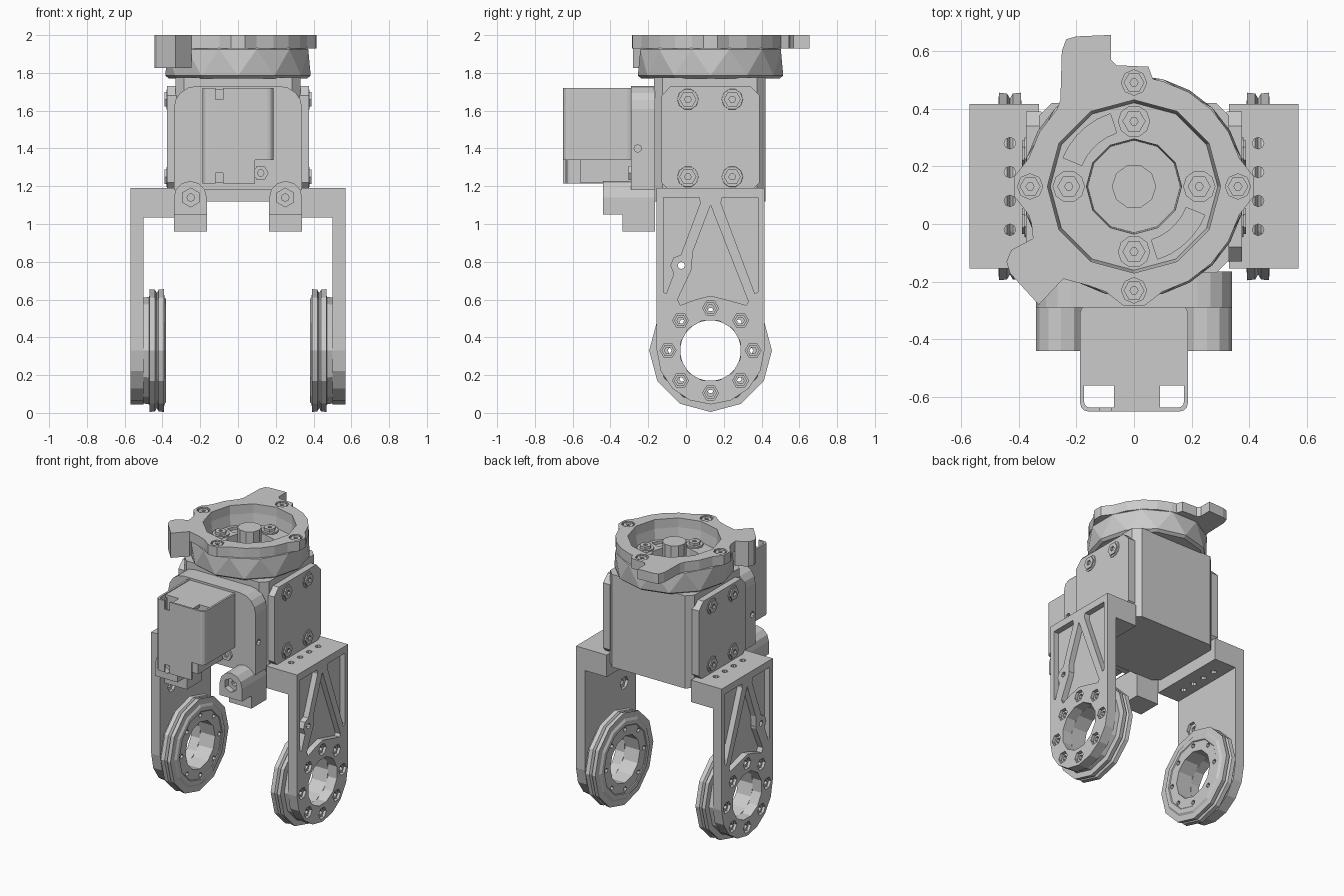
import bpy, bmesh
from math import sin, cos, radians, pi

if "Cube" in bpy.data.objects:
    bpy.data.objects.remove(bpy.data.objects["Cube"])


def place(axis, u, v, h):
    return {'x': (h, u, v), 'y': (u, h, v), 'z': (u, v, h)}[axis]


def finish(name, bm, mirror=False):
    bmesh.ops.recalc_face_normals(bm, faces=bm.faces)
    me = bpy.data.meshes.new(name)
    bm.to_mesh(me)
    bm.free()
    ob = bpy.data.objects.new(name, me)
    bpy.context.collection.objects.link(ob)
    if mirror:
        ob.modifiers.new("mirror", 'MIRROR')
    return ob


def prism(name, loops, axis, lo, hi, mirror=False):
    """Extrude one or more 2D outlines along an axis."""
    bm = bmesh.new()
    for pts in loops:
        a = [bm.verts.new(place(axis, u, v, lo)) for u, v in pts]
        b = [bm.verts.new(place(axis, u, v, hi)) for u, v in pts]
        bm.faces.new(a)
        bm.faces.new(b)
        for i in range(len(a)):
            j = (i + 1) % len(a)
            bm.faces.new((a[i], a[j], b[j], b[i]))
    return finish(name, bm, mirror)


def lathe(name, profile, n, axis, centres, mirror=False, rot=0.0):
    """Revolve a closed profile of (radius, height, twist) around each centre."""
    bm = bmesh.new()
    for cu, cv in centres:
        rings = []
        for r, h, *tw in profile:
            t0 = rot + (tw[0] if tw else 0)
            rings.append([bm.verts.new(place(axis, cu + r * cos(radians(t0) + 2 * pi * i / n),
                                             cv + r * sin(radians(t0) + 2 * pi * i / n), h))
                          for i in range(n)])
        for k in range(len(rings)):
            a, b = rings[k], rings[(k + 1) % len(rings)]
            twisted = len(profile[k]) > 2 or len(profile[(k + 1) % len(rings)]) > 2
            for i in range(n):
                j = (i + 1) % n
                if twisted:
                    bm.faces.new((a[i], a[j], b[i]))
                    bm.faces.new((a[j], b[j], b[i]))
                else:
                    bm.faces.new((a[i], a[j], b[j], b[i]))
    return finish(name, bm, mirror)


def arc(cu, cv, r, a0, a1, n):
    return [(cu + r * cos(radians(a0 + (a1 - a0) * i / n)),
             cv + r * sin(radians(a0 + (a1 - a0) * i / n))) for i in range(n + 1)]


def ngon(cu, cv, r, n, rot=0):
    return arc(cu, cv, r, rot, rot + 360, n)[:-1]


def rect(u0, u1, v0, v1):
    return [(u0, v0), (u1, v0), (u1, v1), (u0, v1)]


def rrect(u0, u1, v0, v1, r, n=1):
    return (arc(u1 - r, v1 - r, r, 0, 90, n) + arc(u0 + r, v1 - r, r, 90, 180, n)
            + arc(u0 + r, v0 + r, r, 180, 270, n) + arc(u1 - r, v0 + r, r, 270, 360, n))


def cut(ob, loops, axis, lo, hi):
    cutter = prism("cutter", loops, axis, lo, hi)
    m = ob.modifiers.new("cut", 'BOOLEAN')
    m.operation, m.solver, m.object = 'DIFFERENCE', 'EXACT', cutter
    dg = bpy.context.evaluated_depsgraph_get()
    me = bpy.data.meshes.new_from_object(ob.evaluated_get(dg))
    ob.modifiers.remove(m)
    ob.data = me
    bpy.data.objects.remove(cutter)


def screws(name, centres, axis, base, height, r=0.045, hole=0.018, mirror=False):
    return lathe(name, [(hole, base), (r, base), (r, base + height), (hole, base + height)],
                 6, axis, centres, mirror)


C = 0.13          # centre line in y
W = 0.33          # wheel axis height

# Main housing and side plates
prism("housing", [rrect(-0.33, 0.33, -0.17, 0.42, 0.045)], 'z', 1.12, 1.775)
prism("side_plate", [rrect(-0.13, 0.39, 1.17, 1.73, 0.05)], 'x', 0.32, 0.375, True)
plate_pts = [(y, z) for y in (0.01, 0.245) for z in (1.25, 1.66)]
lathe("side_washer", [(0.03, 0.37), (0.058, 0.37), (0.055, 0.379), (0.03, 0.379)], 10, 'x', plate_pts, True)
screws("side_screw", plate_pts, 'x', 0.37, 0.018, mirror=True)

# Front plate with rounded top, and its two lugs
plate = prism("front_plate", [[(-0.34, 1.18), (0.34, 1.18)] + arc(0.22, 1.61, 0.12, 0, 90, 4)
                              + arc(-0.22, 1.61, 0.12, 90, 180, 4)], 'y', -0.29, -0.165)
cut(plate, [ngon(-0.255, 1.4, 0.02, 8)], 'x', 0.32, 0.4)
cut(plate, [ngon(-0.255, 1.4, 0.02, 8)], 'x', -0.4, -0.32)
lug = prism("front_lug", [[(0.165, 1.05), (0.34, 1.05)] + arc(0.2525, 1.14, 0.0875, 0, 180, 6)], 'y', -0.44, -0.165)
cut(lug, [ngon(0.25, 1.14, 0.05, 6, 30)], 'y', -0.5, -0.40)
cut(lug, [ngon(0.25, 1.14, 0.02, 8)], 'y', -0.41, -0.2)
lug.modifiers.new("mirror", 'MIRROR')
prism("lug_foot", [rect(0.165, 0.34, 0.96, 1.05)], 'y', -0.335, -0.165, True)
screws("front_plate_screw", [(0.12, 1.27)], 'y', -0.305, 0.02, 0.042)

# Motor cover: thin open shell with a tongue on its top, and motor inside
cover = prism("motor_cover", [rrect(-0.187, 0.187, -0.65, -0.28, 0.03, 3)], 'z', 1.215, 1.72)
cut(cover, [rrect(-0.173, 0.173, -0.636, -0.2, 0.02, 3)], 'z', 1.1, 1.9)
cut(cover, [rect(0.09, 0.3, 1.1, 1.34)], 'y', -0.7, -0.2)
cut(cover, [rect(-0.12, -0.08, 1.66, 1.8), rect(-0.12, -0.08, 1.1, 1.27)], 'y', -0.7, -0.6)
prism("motor_top", [[(-0.18, -0.28), (-0.18, -0.56), (-0.07, -0.56), (-0.07, -0.64),
                     (0.09, -0.64), (0.09, -0.56), (0.18, -0.56), (0.18, -0.28)]], 'z', 1.695, 1.715)
prism("motor_body", [rect(-0.165, 0.165, -0.56, -0.28)], 'z', 1.34, 1.70)
prism("motor_base", [rect(-0.18, 0.08, -0.56, -0.28)], 'z', 1.22, 1.34)

# Fork arm: recessed truss, wheel bore and bolt circle
arm = prism("fork_arm", [[(0.415, 1.19), (-0.155, 1.19)] + arc(C, W, 0.285, 180, 360, 8)], 'x', 0.5, 0.57)
cut(arm, [ngon(C, W, 0.165, 12, 15)], 'x', 0.4, 0.7)
cut(arm, [[(-0.12, 1.14), (0.07, 1.14), (0.075, 1.11), (-0.105, 0.63), (-0.12, 0.64)],
          [(0.38, 1.14), (0.19, 1.14), (0.185, 1.11), (0.365, 0.63), (0.38, 0.64)],
          [(0.13, 1.10), (0.035, 0.85), (0.03, 0.76), (-0.045, 0.60), (-0.03, 0.57),
           (0.05, 0.60), (0.13, 0.62), (0.21, 0.60), (0.32, 0.57), (0.33, 0.59)]], 'x', 0.53, 0.7)
bolts = arc(C, W, 0.225, 0, 315, 7)
cut(arm, [ngon(y, z, 0.042, 6) for y, z in bolts], 'x', 0.54, 0.7)
hole_pts = bolts + [(-0.025, 0.78)]
cut(arm, [ngon(y, z, 0.019, 8) for y, z in hole_pts], 'x', 0.4, 0.7)
cut(arm, [ngon(-0.025, 0.78, 0.045, 6)], 'x', 0.4, 0.52)
arm.modifiers.new("mirror", 'MIRROR')
lathe("arm_boss", [(0.02, 0.52), (0.058, 0.52), (0.058, 0.57), (0.02, 0.57)], 8, 'x', [(-0.025, 0.78)], True)
screws("arm_bolt", bolts, 'x', 0.53, 0.025, 0.034, 0.019, True)

# Shelf joining each arm to the housing
shelf = prism("fork_shelf", [rect(-0.155, 0.415, 1.035, 1.19)], 'x', 0.33, 0.5)
shelf_pts = [(0.43, y) for y in (-0.02, 0.08, 0.18, 0.28)]
cut(shelf, [ngon(x, y, 0.02, 8) for x, y in shelf_pts], 'z', 0.9, 1.3)
shelf.modifiers.new("mirror", 'MIRROR')

# Grooved wheel rings inside the fork
ring = lathe("fork_ring", [(0.165, 0.385), (0.235, 0.385), (0.24, 0.38), (0.27, 0.38), (0.285, 0.39),
                           (0.325, 0.392), (0.322, 0.42), (0.305, 0.43), (0.322, 0.44), (0.325, 0.468),
                           (0.285, 0.47), (0.28, 0.5), (0.165, 0.5)], 12, 'x', [(C, W)])
cut(ring, [ngon(y, z, 0.017, 6) for y, z in arc(C, W, 0.21, 0, 315, 7)], 'x', 0.3, 0.6)
ring.modifiers.new("mirror", 'MIRROR')

# Turntable bowl with twisted facets, kidney recesses and centre hub
bowl = lathe("turntable_bowl", [(0.16, 1.77), (0.365, 1.77), (0.385, 1.785), (0.385, 1.925, 15), (0.375, 1.935, 15),
                                (0.30, 1.935), (0.29, 1.86), (0.165, 1.86)], 12, 'z', [(0, C)])
cut(bowl, [arc(0, C, 0.265, a, a + 50, 5) + arc(0, C, 0.195, a + 50, a, 5) for a in (108, 288)], 'z', 1.84, 1.9)
inner_pts = ngon(0, C, 0.226, 4)
lathe("bowl_boss", [(0.035, 1.85), (0.056, 1.85), (0.056, 1.872), (0.035, 1.872)], 10, 'z', inner_pts)
screws("bowl_screw", inner_pts, 'z', 1.85, 0.04, 0.04, 0.014)
prism("centre_hub", [ngon(0, C, 0.077, 10)], 'z', 1.76, 1.975)

# Top flange: ring outline with screw bumps and two reaching tabs


def rim(a0, a1):
    pts = []
    for a in range(a0, a1 + 1, 5):
        r = 0.415 if abs((a + 45) % 90 - 45) <= 5 else 0.378
        if r > 0.4 or a % 15 == 0 or a in (a0, a1):
            pts.append((r * cos(radians(a)), C + r * sin(radians(a))))
    return pts


corner = [(-0.35, -0.05), (-0.425, -0.09), (-0.442, -0.13), (-0.43, -0.17), (-0.33, -0.28), (-0.245, -0.19)]
outline = (rim(-115, 80) + [(0.05, 0.545), (-0.06, 0.55), (-0.08, 0.57), (-0.08, 0.655), (-0.2, 0.65),
                            (-0.235, 0.64), (-0.25, 0.60), (-0.255, 0.43)]
           + rim(135, 200) + corner)
flange = prism("top_flange", [outline], 'z', 1.93, 2.0)
cut(flange, [ngon(0, C, 0.30, 12)], 'z', 1.8, 2.1)
top_pts = ngon(0, C, 0.36, 4)
cut(flange, [ngon(x, y, 0.044, 8) for x, y in top_pts], 'z', 1.975, 2.1)
screws("flange_screw", top_pts, 'z', 1.965, 0.03, 0.036, 0.014)
prism("flange_corner_block", [corner + [(-0.27, -0.09)]], 'z', 1.825, 1.94)
